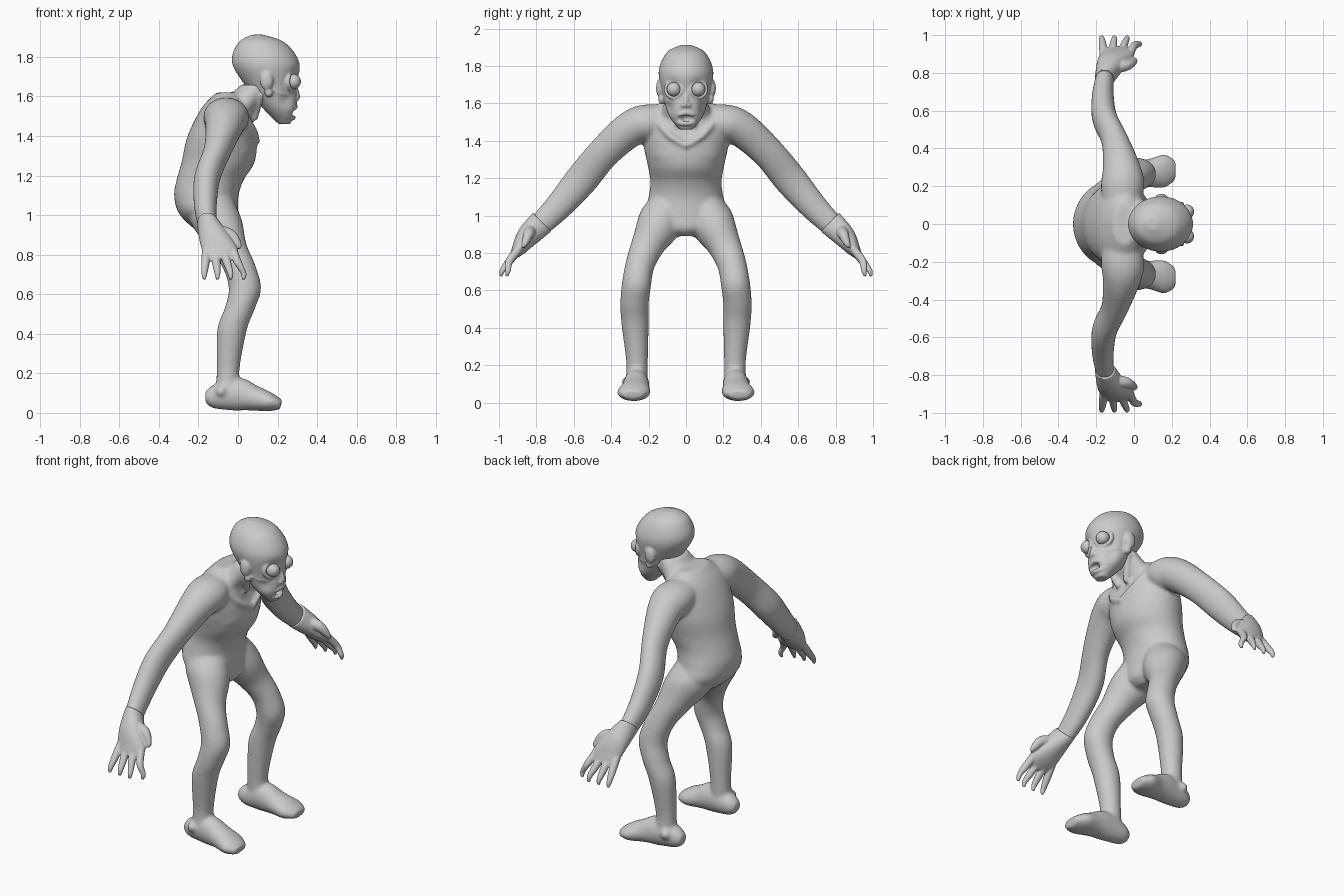
import bpy, bmesh, math
from mathutils import Vector, Matrix

cube = bpy.data.objects.get("Cube")
if cube:
    bpy.data.objects.remove(cube, do_unlink=True)

X_AXIS, Y_AXIS = Vector((1, 0, 0)), Vector((0, 1, 0))
SIDES = {"left": 1, "right": -1}
EYE_Y, EYE_Z = .065, 1.675
GREY = (.6, .6, .6, 1)

skin = bpy.data.materials.new("grey_skin")
skin.use_nodes = True
skin.diffuse_color = GREY
skin.node_tree.nodes["Principled BSDF"].inputs["Base Color"].default_value = GREY


def spline(rows, steps=8):
    """Catmull-Rom interpolation of the rows, including their radii."""
    result = []
    last = len(rows) - 1
    for i in range(last):
        before, start = rows[max(i - 1, 0)], rows[i]
        end, after = rows[i + 1], rows[min(i + 2, last)]
        for k in range(steps):
            t = k / steps
            row = []
            for p, q, r, s in zip(before, start, end, after):
                slope_in, slope_out = (r - p) / 2, (s - q) / 2
                ease = t * t * (3 - 2 * t)
                row.append(q + (r - q) * ease
                           + slope_in * t * (1 - t) ** 2
                           - slope_out * t * t * (1 - t))
            result.append(row)
    return result + [rows[-1]]


def loft(bm, rows, side=1, axis=X_AXIS, segments=32):
    """Tube through rows of x, y, z and one or two radii; the first radius lies along axis."""
    rows = spline(rows)
    centres = [Vector((row[0], row[1] * side, row[2])) for row in rows]
    angles = [math.tau * k / segments for k in range(segments)]
    rings = []
    for i, (row, centre) in enumerate(zip(rows, centres)):
        tangent = centres[min(i + 1, len(rows) - 1)] - centres[max(i - 1, 0)]
        across = tangent.cross(axis).normalized() * row[-1]
        along = axis * row[3]
        rings.append([bm.verts.new(centre + along * math.cos(a) + across * math.sin(a))
                      for a in angles])
    for lower, upper in zip(rings, rings[1:]):
        for k in range(segments):
            bm.faces.new((lower[k - 1], lower[k], upper[k], upper[k - 1]))
    bm.faces.new(rings[0])
    bm.faces.new(rings[-1])
    return [vert for ring in rings for vert in ring]


def tube(bm, points, radius, side):
    loft(bm, [(*point, radius) for point in points], side, segments=12)


def blob(bm, centre, radii, side=1):
    x, y, z = centre
    matrix = Matrix.Translation((x, y * side, z)) @ Matrix.Diagonal((*radii, 1))
    bmesh.ops.create_uvsphere(bm, u_segments=32, v_segments=16, radius=1, matrix=matrix)


def dent(verts, centre, radius, push):
    """Push vertices near the centre with a soft falloff."""
    for vert in verts:
        distance = (vert.co - Vector(centre)).length / radius
        vert.co += Vector(push) * math.exp(-distance * distance)


def finish(bm, name, voxel=None, smoothing=0):
    bmesh.ops.recalc_face_normals(bm, faces=bm.faces)
    mesh = bpy.data.meshes.new(name)
    bm.to_mesh(mesh)
    bm.free()
    mesh.materials.append(skin)
    mesh.polygons.foreach_set("use_smooth", [True] * len(mesh.polygons))
    obj = bpy.data.objects.new(name, mesh)
    bpy.context.scene.collection.objects.link(obj)
    if voxel:
        remesh = obj.modifiers.new("fuse", 'REMESH')
        remesh.mode = 'VOXEL'
        remesh.voxel_size = voxel
        remesh.use_smooth_shade = True
        soften = obj.modifiers.new("soften", 'SMOOTH')
        soften.iterations = smoothing


# Torso and neck
body = bmesh.new()
torso = loft(body, [(-.09, 0, .89, .05, .06), (-.11, 0, .93, .11, .13), (-.15, 0, 1.01, .15, .215),
                    (-.16, 0, 1.1, .163, .2), (-.14, 0, 1.18, .17, .19),
                    (-.1, 0, 1.27, .185, .205), (-.08, 0, 1.4, .175, .23),
                    (-.06, 0, 1.54, .125, .22), (-.05, 0, 1.62, .06, .11)], segments=48)
dent(torso, (.1, 0, 1.47), .07, (-.02, 0, 0))
blob(body, (-.03, 0, 1.34), (.125, .195, .135))
loft(body, [(-.05, 0, 1.5, .12, .17), (.03, 0, 1.58, .1, .125), (.1, 0, 1.66, .085, .1)])

for side in SIDES.values():
    # Collar ridge and neck cord
    tube(body, [(.02, .17, 1.53), (.08, .09, 1.43), (.095, -.01, 1.37)], .018, side)
    tube(body, [(.12, .09, 1.62), (.08, .03, 1.48)], .02, side)
    # Shoulder and arm
    loft(body, [(-.07, .05, 1.5, .09, .08), (-.06, .2, 1.495, .115, .1),
                (-.065, .3, 1.46, .1, .096), (-.1, .44, 1.335, .073, .087),
                (-.155, .56, 1.19, .067, .088), (-.165, .68, 1.05, .058, .075),
                (-.155, .78, .95, .048, .063)], side)
    # Hip and leg
    loft(body, [(-.14, .08, 1.09, .11, .09), (-.11, .135, .97, .13, .12),
                (-.055, .2, .85, .098, .092), (.005, .245, .74, .085, .078),
                (.035, .265, .63, .082, .078), (.01, .275, .53, .077, .076),
                (-.03, .272, .42, .075, .073), (-.05, .262, .22, .058, .058),
                (-.05, .265, .1, .062, .06)], side)
    # Foot and ankle bone
    loft(body, [(-.165, .26, .075, .03, .03), (-.12, .26, .08, .055, .06),
                (-.01, .265, .095, .068, .085), (.08, .27, .075, .075, .065),
                (.16, .28, .055, .088, .048), (.218, .285, .042, .055, .025)], side, Y_AXIS)
    blob(body, (-.085, .315, .11), (.03, .03, .03), side)
finish(body, "body", .0085, 14)

# Head with sockets, hollow cheeks and open mouth
head = bmesh.new()
skull = loft(head, [(.235, 0, 1.46, .03, .035), (.212, 0, 1.54, .086, .096),
                    (.17, 0, 1.65, .13, .124), (.14, 0, 1.77, .17, .146),
                    (.12, 0, 1.87, .12, .105), (.1, 0, 1.912, .03, .03)], segments=64)
dent(skull, (.3, 0, 1.52), .03, (-.05, 0, 0))
for side in SIDES.values():
    dent(skull, (.28, EYE_Y * side, EYE_Z), .045, (-.025, 0, 0))
    dent(skull, (.25, .1 * side, 1.58), .04, (-.008, -.012 * side, 0))
    # Eyelid rim
    turns = [math.tau * k / 12 for k in range(13)]
    tube(head, [(.272 - .02 * math.cos(a), EYE_Y + .043 * math.cos(a), EYE_Z + .043 * math.sin(a))
                for a in turns], .012, side)
    # Ear with lobe
    blob(head, (.145, .138, 1.68), (.034, .022, .05), side)
    blob(head, (.155, .128, 1.62), (.022, .02, .025), side)
    # Cheekbone, upper lip and lower lip
    tube(head, [(.16, .112, 1.64), (.22, .1, 1.62), (.27, .055, 1.61)], .014, side)
    tube(head, [(.245, .065, 1.52), (.28, .04, 1.54), (.29, 0, 1.55)], .014, side)
    tube(head, [(.245, .06, 1.51), (.27, .03, 1.495), (.28, 0, 1.492)], .013, side)
    # Nostril
    blob(head, (.295, .014, 1.59), (.016, .016, .013), side)
# Nose
loft(head, [(.285, 0, 1.66, .012), (.3, 0, 1.6, .015), (.29, 0, 1.575, .01)], segments=16)
finish(head, "head", .006, 6)

for label, side in SIDES.items():
    # Eyeball
    eye = bmesh.new()
    blob(eye, (.28, EYE_Y, EYE_Z), [.038] * 3, side)
    finish(eye, label + "_eye")
    # Cuffed wrist and palm
    hand = bmesh.new()
    loft(hand, [(-.155, .77, .965, .052, .07), (-.12, .845, .89, .078, .06),
                (-.09, .895, .82, .09, .038), (-.09, .93, .775, .06, .016)], side)
    # Four spread fingers
    for i in range(4):
        root, tip = .045 * i - .16, .066 * i - .17
        reach = .96 if i == 3 else .99
        loft(hand, [(root, .895, .82, .023), ((root + tip) / 2, .945, .755, .021),
                    (tip, reach - .008, .705, .015), (tip, reach, .675, .008)],
             side, segments=16)
    # Thumb
    loft(hand, [(-.12, .83, .92, .035), (-.04, .84, .9, .03), (0, .86, .85, .019),
                (0, .87, .83, .009)], side, Y_AXIS, segments=16)
    finish(hand, label + "_hand", .005, 3)
